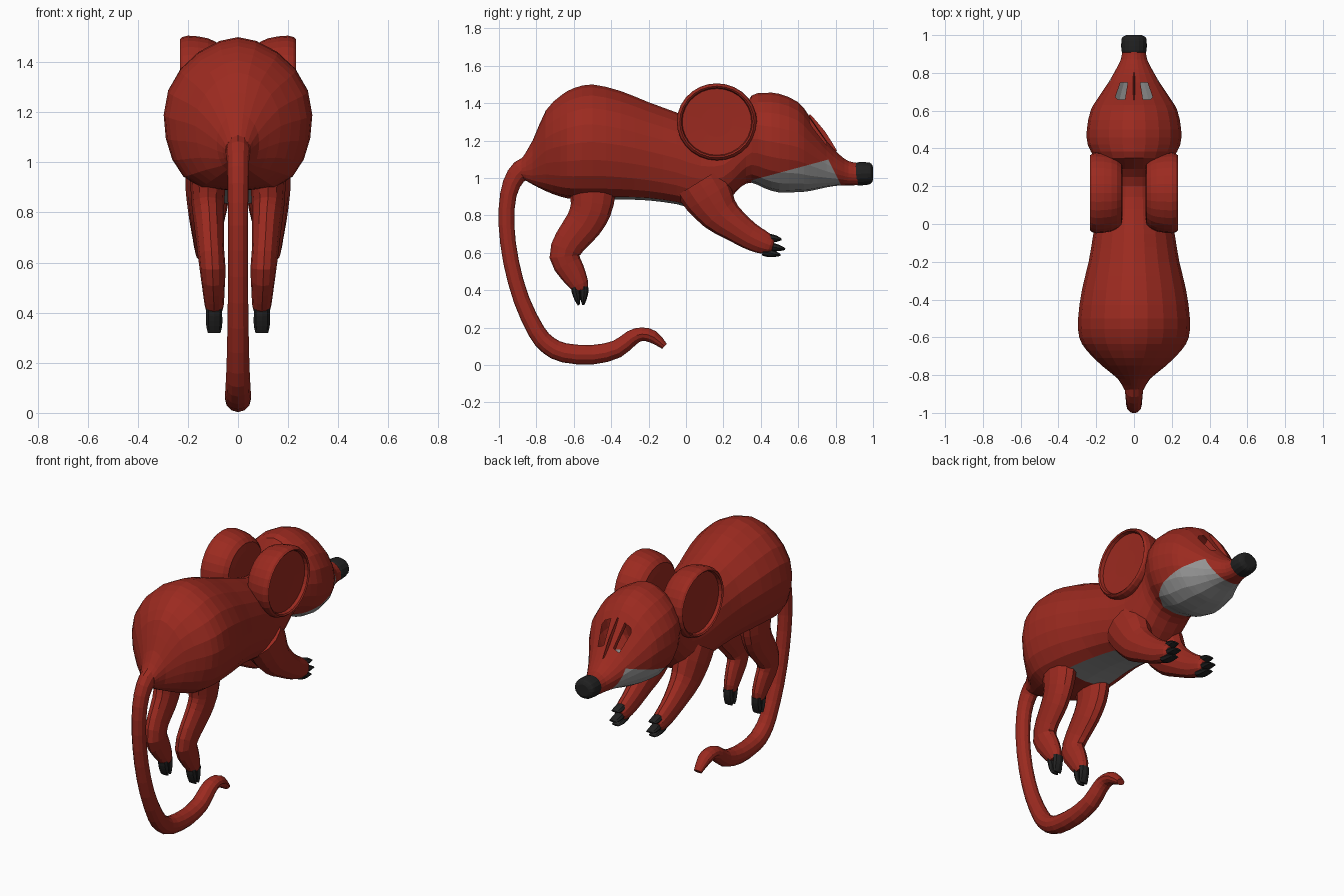
import bpy
import bmesh
from math import sin, cos, pi
from mathutils import Vector

default_cube = bpy.data.objects.get("Cube")
if default_cube:
    bpy.data.objects.remove(default_cube, do_unlink=True)


def make_material(name, colour):
    material = bpy.data.materials.new(name)
    material.use_nodes = True
    material.diffuse_color = (*colour, 1)
    material.node_tree.nodes["Principled BSDF"].inputs["Base Color"].default_value = (*colour, 1)
    return material


red = make_material("red_fur", (.33, .023, .014))
grey = make_material("grey_underside", (.3, .3, .3))
black = make_material("black_claws_and_nose", (.015, .015, .015))


def refine(rows):
    """Add a smooth in-between row after each row."""
    result = []
    for i in range(len(rows) - 1):
        quad = zip(rows[max(i - 1, 0)], rows[i], rows[i + 1], rows[min(i + 2, len(rows) - 1)])
        result += [rows[i], tuple((9 * (b + c) - a - d) / 16 for a, b, c, d in quad)]
    return result + [rows[-1]]


def loft(rings):
    """Skin a list of point rings and close both ends."""
    bm = bmesh.new()
    loops = [[bm.verts.new(point) for point in ring] for ring in rings]
    for first, second in zip(loops, loops[1:]):
        count = len(first)
        for i in range(count):
            j = (i + 1) % count
            bm.faces.new((first[i], first[j], second[j], second[i]))
    bm.faces.new(loops[0])
    bm.faces.new(loops[-1])
    bmesh.ops.recalc_face_normals(bm, faces=bm.faces)
    return bm


def finish(name, bm, *materials):
    mesh = bpy.data.meshes.new(name)
    bm.to_mesh(mesh)
    bm.free()
    for material in materials:
        mesh.materials.append(material)
    part = bpy.data.objects.new(name, mesh)
    bpy.context.collection.objects.link(part)
    return part


def tube(name, path, material, side=1, sides=12):
    """Sweep ellipses along a path; each row is x, y, z, half width, half depth."""
    rows = refine(path)
    rings = []
    for i, (x, y, z, width, depth) in enumerate(rows):
        before, after = rows[max(i - 1, 0)], rows[min(i + 1, len(rows) - 1)]
        tangent = Vector((0, after[1] - before[1], after[2] - before[2])).normalized()
        normal = Vector((0, -tangent.z, tangent.y))
        centre = Vector((x * side, y, z))
        rings.append([
            centre + normal * depth * cos(2 * pi * k / sides)
            + Vector((width * sin(2 * pi * k / sides), 0, 0))
            for k in range(sides)
        ])
    return finish(name, loft(rings), material)


def body_ring(y, top, bottom, width, sides=20):
    """Upright cross-section: peaked above, boxy below the trunk, rounder below the head."""
    ring = []
    for k in range(sides):
        angle = 2 * pi * k / sides
        s, c = sin(angle), cos(angle)
        power = 1.2 if c > 0 else .58 if y < .1 else .8
        x = width * abs(s) ** power * (1 if s > 0 else -1)
        ring.append((x, y, (top + bottom) / 2 + (top - bottom) / 2 * c))
    return ring


# Body and head in one skin: y, top, bottom, half width
body_rows = [
    (-.88, 1.1, 1.0, .05), (-.82, 1.2, .965, .085), (-.75, 1.36, .93, .17),
    (-.67, 1.44, .9, .25), (-.6, 1.48, .887, .29), (-.5, 1.5, .885, .296),
    (-.35, 1.465, .885, .276), (-.2, 1.405, .88, .24), (-.05, 1.35, .86, .215),
    (.08, 1.3, .83, .195), (.2, 1.28, .86, .185), (.29, 1.34, .95, .19),
    (.35, 1.44, .975, .21), (.42, 1.455, .945, .245), (.5, 1.45, .922, .25),
    (.6, 1.405, .925, .23), (.66, 1.33, .93, .195), (.75, 1.2, .95, .135),
    (.82, 1.125, .96, .095), (.87, 1.09, .96, .07), (.92, 1.08, .962, .062),
]
body = loft([body_ring(*row) for row in refine(body_rows)])

# Cut the edges of the pale jaw into the head
jaw_planes = [
    (Vector((0, .34, .985)), Vector((0, -.27, 1))),
    (Vector((0, .77, 1.08)), Vector((0, 1, .5))),
]
for point, direction in jaw_planes:
    faces = [f for f in body.faces if f.calc_center_median().y > .3]
    edges = {e for f in faces for e in f.edges}
    verts = {v for f in faces for v in f.verts}
    bmesh.ops.bisect_plane(body, geom=[*verts, *edges, *faces],
                           plane_co=point, plane_no=direction)

# Pale jaw and belly, open eye sockets
sockets = []
body.normal_update()
for face in body.faces:
    centre = face.calc_center_median()
    jaw = centre.y > .35 and all((centre - p).dot(n) < 0 for p, n in jaw_planes)
    belly = -.4 < centre.y < .08 and abs(centre.x) < .1 and face.normal.z < -.75
    face.material_index = int(jaw or belly)
    if .66 < centre.y < .75 and .04 < abs(centre.x) < .09 and centre.z > 1.15:
        sockets.append(face)
bmesh.ops.delete(body, geom=sockets, context="FACES")
finish("body_and_head", body, red, grey)

# Thin wall between the eye sockets
tube("snout_bridge", [
    (0, .62, 1.3, .006, .06), (0, .7, 1.215, .006, .055), (0, .77, 1.12, .006, .045),
], red, sides=8)

# Nose
tube("nose", [
    (0, .905, 1.022, .06, .056), (0, .92, 1.022, .067, .062),
    (0, .97, 1.024, .067, .06), (0, .99, 1.024, .06, .053),
    (0, 1, 1.024, .04, .035),
], black, sides=16)

# Tail
tube("tail", [
    (0, -.76, 1.07, .04, .04), (0, -.85, 1.055, .05, .06),
    (0, -.91, 1.01, .045, .052), (0, -.95, .91, .042, .044),
    (0, -.96, .75, .04, .042), (0, -.935, .55, .04, .042),
    (0, -.88, .35, .042, .043), (0, -.8, .18, .046, .047),
    (0, -.735, .105, .05, .05), (0, -.65, .065, .052, .052),
    (0, -.5, .055, .052, .052), (0, -.37, .085, .05, .048),
    (0, -.29, .145, .046, .042), (0, -.235, .165, .044, .036),
    (0, -.175, .15, .04, .034), (0, -.115, .1, .025, .018),
], red)

# Ear cross-section turned about the sideways axis: x, radius
ear_profile = [(.06, .12), (.066, .16), (.09, .182), (.12, .195), (.16, .203),
               (.2, .206), (.222, .2), (.232, .191), (.226, .183), (.207, .178), (.204, .08)]

hind_leg_path = [
    (.12, -.5, 1.02, .075, .13), (.12, -.5, .91, .07, .122),
    (.12, -.51, .83, .065, .11), (.115, -.55, .75, .06, .1),
    (.11, -.62, .66, .054, .087), (.102, -.65, .58, .052, .08),
    (.098, -.61, .5, .045, .07), (.095, -.572, .43, .038, .052),
    (.095, -.565, .4, .03, .035),
]
front_leg_path = [
    (.12, .07, .98, .09, .14), (.12, .12, .9, .09, .135),
    (.122, .18, .81, .078, .108), (.125, .26, .745, .065, .085),
    (.125, .34, .69, .055, .072), (.125, .4, .66, .05, .064),
    (.125, .45, .64, .042, .05), (.125, .465, .635, .028, .035),
]

# Claws: start y, start z, tip y, tip z
hind_claws = [(-.594, .42, -.574, .32), (-.543, .42, -.55, .32)]
front_claws = [(.43, .68, .51, .672), (.43, .636, .53, .62), (.41, .606, .505, .588)]


def add_claws(name, x, claws, side, width):
    for number, (y, z, tip_y, tip_z) in enumerate(claws, 1):
        start, tip = Vector((x, y, z)), Vector((x, tip_y, tip_z))
        tube(f"{name}_{number}", [
            (*start, width, .02), (*start.lerp(tip, .3), width, .023),
            (*start.lerp(tip, .7), width, .016), (*tip, width * .8, .005),
        ], black, side, 8)


for label, side in (("left", 1), ("right", -1)):
    turns = [2 * pi * k / 28 for k in range(28)]
    ear = loft([[(side * x, .165 + 1.04 * r * cos(t), 1.3 + r * sin(t)) for t in turns]
                for x, r in ear_profile])
    finish(f"{label}_ear", ear, red)
    tube(f"{label}_hind_leg", hind_leg_path, red, side)
    tube(f"{label}_front_leg", front_leg_path, red, side)
    add_claws(f"{label}_hind_claw", .095, hind_claws, side, .032)
    add_claws(f"{label}_front_claw", .125, front_claws, side, .03)
